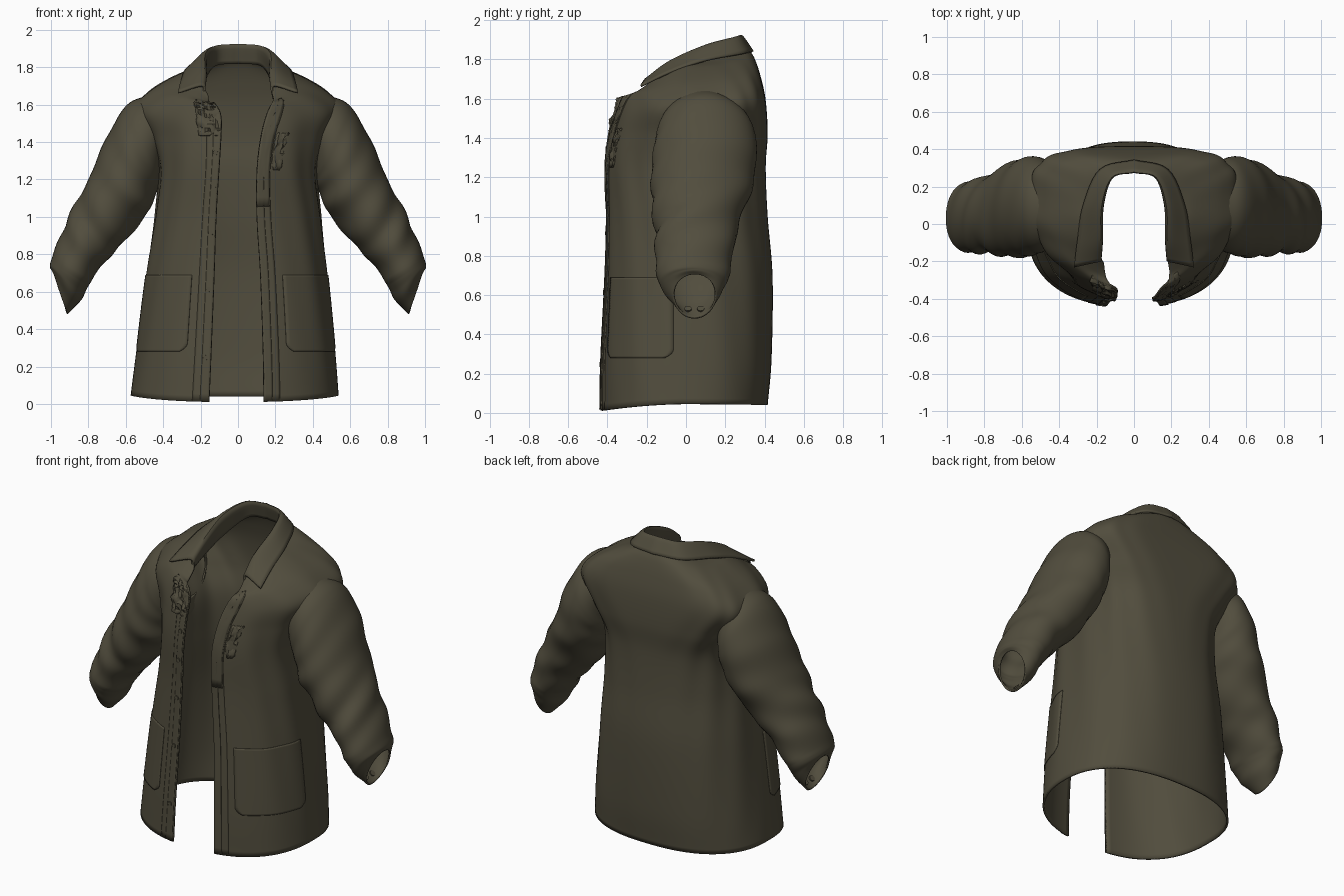
import bpy, bmesh, math, random
from mathutils import Vector

random.seed(4)
cube = bpy.data.objects.get("Cube")
if cube:
    bpy.data.objects.remove(cube, do_unlink=True)

olive = bpy.data.materials.new("dark olive cloth")
olive.use_nodes = True
COLOUR = (0.083, 0.074, 0.047, 1)
olive.diffuse_color = COLOUR
bsdf = olive.node_tree.nodes["Principled BSDF"]
bsdf.inputs["Base Color"].default_value = COLOUR
bsdf.inputs["Roughness"].default_value = 0.9


def spline(rows, v):
    """Smooth interpolation through a list of equal-length tuples."""
    i = max(0, min(int(v), len(rows) - 2))
    f = v - i
    b, c = rows[i], rows[i + 1]
    a = rows[i - 1] if i > 0 else [2 * p - q for p, q in zip(b, c)]
    d = rows[i + 2] if i + 2 < len(rows) else [2 * q - p for p, q in zip(b, c)]
    return [q + f * (r - p) / 2 + f * f * (p - 2.5 * q + 2 * r - s / 2)
            + f ** 3 * (1.5 * (q - r) + (s - p) / 2)
            for p, q, r, s in zip(a, b, c, d)]


def finish(obj):
    bpy.ops.object.select_all(action='DESELECT')
    bpy.context.view_layer.objects.active = obj
    obj.select_set(True)
    bpy.ops.object.shade_smooth_by_angle(angle=math.radians(40))


def sheet(name, point, nu, nv, closed=False, thick=0.01):
    """Cloth sheet from point(u, v) with u and v in 0..1."""
    bm = bmesh.new()
    cols = nu if closed else nu + 1
    grid = [[bm.verts.new(point(i / nu, j / nv)) for i in range(cols)]
            for j in range(nv + 1)]
    for j in range(nv):
        for i in range(nu):
            k = (i + 1) % cols
            bm.faces.new((grid[j][i], grid[j][k], grid[j + 1][k], grid[j + 1][i]))
    bmesh.ops.recalc_face_normals(bm, faces=bm.faces)
    mesh = bpy.data.meshes.new(name)
    bm.to_mesh(mesh)
    bm.free()
    obj = bpy.data.objects.new(name, mesh)
    bpy.context.collection.objects.link(obj)
    mesh.materials.append(olive)
    solid = obj.modifiers.new("cloth thickness", 'SOLIDIFY')
    solid.thickness, solid.offset = thick, 0
    finish(obj)


# Body rows: half width, front y, widest y, back y, front z, side z, back z,
# left gap, right gap, squareness of the front and of the back
BODY = [
    (.55, -.435, 0, .41, .01, .045, .04, .155, .135, 2.4, 2.4),
    (.525, -.43, 0, .43, .28, .28, .28, .145, .13, 2.4, 2.4),
    (.48, -.41, 0, .435, .69, .69, .69, .125, .12, 2.4, 2.4),
    (.44, -.40, 0, .41, 1.0, 1.0, 1.0, .10, .115, 2.4, 2.5),
    (.42, -.405, .01, .40, 1.25, 1.25, 1.25, .10, .10, 2.4, 2.9),
    (.475, -.39, .05, .41, 1.42, 1.42, 1.42, .12, .09, 2.1, 3.5),
    (.55, -.36, .08, .40, 1.54, 1.56, 1.59, .15, .09, 1.9, 4),
    (.475, -.345, .08, .375, 1.60, 1.665, 1.71, .18, .12, 1.9, 3.8),
    (.32, -.32, .06, .345, 1.58, 1.755, 1.80, .19, .15, 2.2, 3),
    (.21, -.30, .03, .315, 1.55, 1.785, 1.85, .18, .16, 2.4, 2.4),
]
TOP = len(BODY) - 1


def body_point(side, s, v, off=0.0):
    """side +1 left, -1 right; s runs 0 at the opening to 1 at mid back."""
    hw, yf, yc, yb, zf, zs, zb, gap_l, gap_r, front_power, back_power = spline(BODY, v)
    gap = gap_l if side > 0 else gap_r
    t0 = math.asin(min(1, gap / hw) ** (front_power / 2))
    t = t0 + (math.pi - t0) * s
    c, sn = math.cos(t), max(0.0, math.sin(t))
    depth, z_end, power = (yc - yf, zf, front_power) if c > 0 else (yb - yc, zb, back_power)
    x = hw * sn ** (2 / power)
    y = -math.copysign(abs(c) ** (2 / power), c) * depth
    z = zs + (z_end - zs) * abs(c) ** 1.5
    # soft vertical folds, strongest around the sides
    off += 0.006 * sn * math.sin(13 * t + 1.3 * v) * math.sin(math.pi * v / TOP)
    n = Vector((x / hw ** 2, y / depth ** 2, 0)).normalized()
    sway = -0.018 * max(0, 1 - v / 3)
    return Vector((side * (x + n.x * off) + sway, yc + y + n.y * off, z))


def torso(u, v):
    side = 1 if u < 0.5 else -1
    return body_point(side, 1 - abs(2 * u - 1), v * TOP)


sheet("jacket_body", torso, 112, 72, thick=0.012)

# Sleeve rows: inner x, inner z, outer x, outer z, centre y, half depth
SLEEVE = [
    (.41, 1.28, .43, 1.64, .09, .19),
    (.41, 1.24, .51, 1.635, .095, .225),
    (.41, 1.20, .60, 1.585, .10, .25),
    (.43, 1.15, .70, 1.42, .095, .26),
    (.48, 1.04, .785, 1.22, .075, .25),
    (.60, .88, .87, 1.06, .055, .21),
    (.71, .77, .94, .91, .045, .195),
    (.80, .64, .995, .765, .035, .18),
    (.845, .555, 1.0, .73, .035, .15),
    (.915, .485, .985, .71, .045, .105),
]


def sleeve_point(side, u, v):
    w = v * (len(SLEEVE) - 1)
    xi, zi, xo, zo, yc, ry = spline(SLEEVE, w)
    a = 2 * math.pi * u
    # slanting creases, deepest at the front of the elbow
    crease = min(1, max(0, (w - 2) / 2)) * (1 if w < 7 else 0.3)
    k = 1 + crease * (0.035 * math.sin(6 * w + 3 * math.sin(a + 0.6)) * (0.6 - 0.4 * math.sin(a))
                      + 0.025 * math.sin(3 * a + 4 * w))
    r = k * math.cos(a)
    return Vector((side * ((xi + xo) / 2 + (xo - xi) / 2 * r),
                   yc + ry * k * math.sin(a),
                   (zi + zo) / 2 + (zo - zi) / 2 * r))


# Collar lines from mid back to the front tip: stand, fold, outer edge
COLLAR = [
    [(0, .30, 1.82), (.12, .27, 1.81), (.17, .1, 1.75), (.18, -.08, 1.69), (.19, -.2, 1.63)],
    [(0, .28, 1.92), (.12, .25, 1.91), (.175, .1, 1.87), (.18, -.08, 1.79), (.19, -.2, 1.70)],
    [(0, .34, 1.84), (.18, .29, 1.83), (.27, .1, 1.795), (.30, -.08, 1.735), (.32, -.23, 1.665)],
]


def collar_point(u, v):
    a = abs(2 * u - 1) * 4
    x, y, z = spline([spline(line, a) for line in COLLAR], v * 2)
    return Vector((math.copysign(x, u - 0.5), y, z))


sheet("collar", collar_point, 48, 12, thick=0.012)


def patch(name, side, s0, s1, v0, v1, off, nu=10, nv=24, taper=0.0, crumple=0.0):
    """Extra cloth layer that follows the body surface."""
    def point(u, v):
        cut = taper * max(0, 1 - v * 8) ** 2
        s = s0 + cut + (s1 - s0 - 2 * cut) * u
        lift = off + random.uniform(-crumple, crumple)
        return body_point(side, s, v0 + (v1 - v0) * v, lift)
    sheet(name, point, nu, nv, thick=0.007)


def button(name, centre, normal, radius):
    bpy.ops.mesh.primitive_cylinder_add(vertices=16, radius=radius, depth=0.008,
                                        location=centre)
    obj = bpy.context.object
    obj.name = name
    obj.rotation_euler = Vector(normal).to_track_quat('Z', 'Y').to_euler()
    obj.data.materials.append(olive)
    finish(obj)


for side, label in ((1, "left"), (-1, "right")):
    sheet(label + "_sleeve", lambda u, v: sleeve_point(side, u, v), 40, 90, closed=True)
    # front bands: wide facing with a narrower edge on top
    patch(label + "_facing", side, 0, .055, .02, 7.2, .005, 6, 50)
    patch(label + "_placket", side, 0, .028, .02, 7.6, .010, 4, 50)
    # patch pocket wrapping to the side
    patch(label + "_pocket", side, .085, .43, 1, 2, .007, 20, 32, taper=.03)
    # buttons inside the cuff rim
    for i, y in enumerate((.01, .075)):
        button(f"{label}_cuff_button_{i}", (side * .89, y, .53), (side * .7, 0, .7), .018)

# Worn, crumpled cloth near the chest
patch("right_torn_lapel", -1, .0, .085, 5.1, 7.6, .012, 9, 16, crumple=.014)
patch("left_torn_chest", 1, .06, .11, 4, 5.2, .006, 6, 10, crumple=.012)
patch("left_lapel_edge", 1, .0, .05, 3.2, 7.8, .011, 6, 24, crumple=.002)

# Buttons down the right placket
for i in range(5):
    p = body_point(-1, .016, .9 + i * .9, .015)
    button(f"front_button_{i}", p, (-.1, -1, 0), .013)
